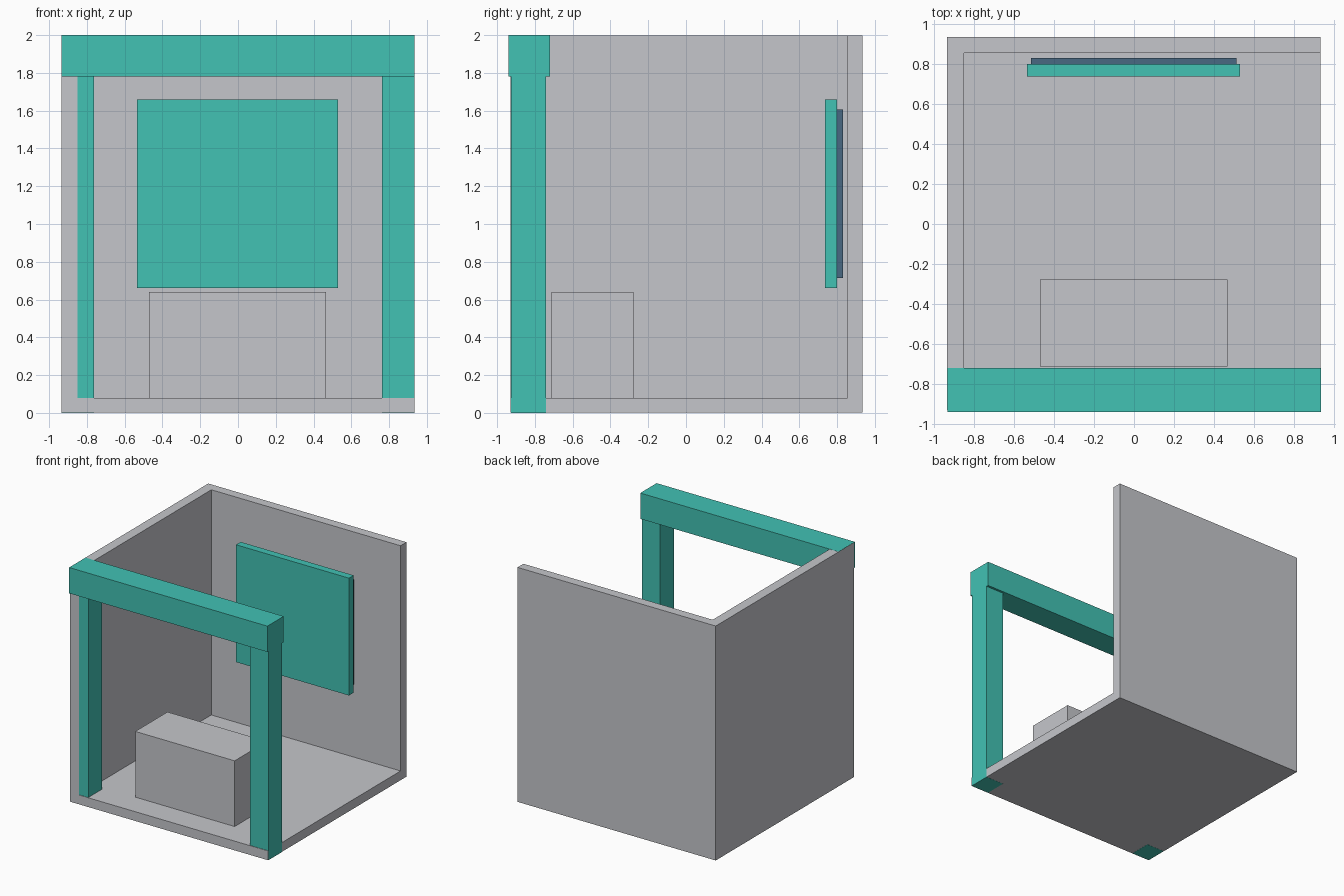
import bpy

if "Cube" in bpy.data.objects:
    bpy.data.objects.remove(bpy.data.objects["Cube"])


def material(name, rgb):
    m = bpy.data.materials.new(name)
    m.diffuse_color = (*rgb, 1.0)
    m.use_nodes = True
    m.node_tree.nodes["Principled BSDF"].inputs["Base Color"].default_value = m.diffuse_color
    return m


GREY = material("light grey", (0.558, 0.565, 0.597))
TEAL = material("teal", (0.054, 0.539, 0.456))
SLATE = material("slate blue", (0.065, 0.141, 0.223))


def box(name, mat, x, y, z):
    """Box spanning the given (min, max) range on each axis."""
    spans = (x, y, z)
    bpy.ops.mesh.primitive_cube_add(size=1, location=[(a + b) / 2 for a, b in spans])
    ob = bpy.context.object
    ob.name = name
    ob.scale = [b - a for a, b in spans]
    bpy.ops.object.transform_apply(location=False, rotation=False, scale=True)
    ob.data.materials.append(mat)
    return ob


W, D = 0.935, 0.935       # half width and depth
FLOOR = 0.08

# Open booth shell: floor, left wall and back wall
box("floor", GREY, (-W, W - 0.001), (-0.93, D), (0.001, FLOOR))
box("left_wall", GREY, (-W, -0.85), (-0.93, D), (FLOOR, 1.999))
box("back_wall", GREY, (-0.85, W - 0.001), (0.855, D), (FLOOR, 1.999))

# Front portal: two posts carrying a header beam
for name, side in (("left_post", -1), ("right_post", 1)):
    outer = W if side > 0 else W - 0.001
    box(name, TEAL, tuple(sorted((side * 0.763, side * outer))),
        (-0.926, -0.74), (0, 1.79))
box("header_beam", TEAL, (-W + 0.001, W), (-0.94, -0.72), (1.78, 2.0))

# Counter block on the floor
box("counter", GREY, (-0.47, 0.467), (-0.712, -0.278), (FLOOR, 0.64))

# Display panel with its mounting plate behind
box("display_panel", TEAL, (-0.535, 0.53), (0.737, 0.80), (0.66, 1.66))
box("panel_backing", SLATE, (-0.515, 0.512), (0.80, 0.83), (0.715, 1.607))
